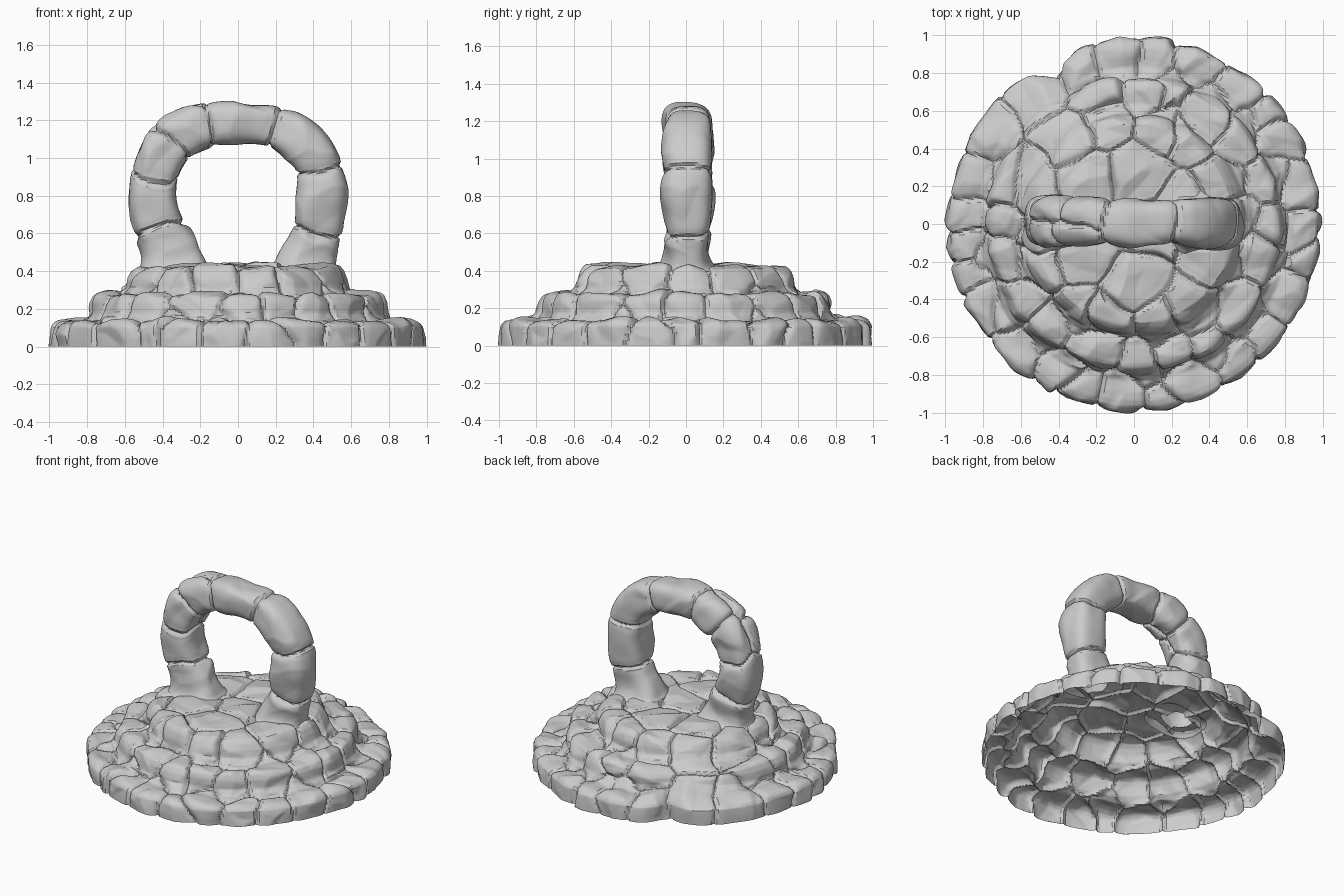
import bpy, bmesh, math, random
from mathutils import Vector, kdtree, noise

random.seed(4)
if "Cube" in bpy.data.objects:
    bpy.data.objects.remove(bpy.data.objects["Cube"])

stone = bpy.data.materials.new("grey stone")
stone.use_nodes = True
GREY = (0.6, 0.6, 0.6, 1)
stone.diffuse_color = GREY
stone.node_tree.nodes["Principled BSDF"].inputs["Base Color"].default_value = GREY


def resample(points, count, rounds):
    """Round off a polyline, then space points evenly along it."""
    pts = [Vector(p) for p in points]
    for _ in range(rounds):
        cut = [pts[0]]
        for a, b in zip(pts, pts[1:]):
            cut += [a.lerp(b, 0.25), a.lerp(b, 0.75)]
        pts = cut + [pts[-1]]
    dist = [0]
    for a, b in zip(pts, pts[1:]):
        dist.append(dist[-1] + (b - a).length)
    out, k = [], 0
    for i in range(count):
        d = dist[-1] * i / (count - 1)
        while k < len(pts) - 2 and dist[k + 1] < d:
            k += 1
        out.append(pts[k].lerp(pts[k + 1], (d - dist[k]) / (dist[k + 1] - dist[k])))
    return out


def skin(rows):
    """Join closed rings of points with quads."""
    bm = bmesh.new()
    rings = [[bm.verts.new(p) for p in row] for row in rows]
    n = len(rings[0])
    for a, b in zip(rings, rings[1:]):
        for j in range(n):
            k = (j + 1) % n
            bm.faces.new((a[j], b[j], b[k], a[k]))
    return bm


def random_vec(size):
    return Vector([random.uniform(-size, size) for _ in range(3)])


def carve(bm, seeds, bulge, tilt):
    """Divide a surface into chipped stones, one per seed, with fine joints between."""
    tree = kdtree.KDTree(len(seeds))
    for i, s in enumerate(seeds):
        tree.insert(s, i)
    tree.balance()
    chips = [[(random_vec(tilt), random.uniform(0.6, 1.4) * bulge) for _ in range(6)]
             for _ in seeds]
    bm.normal_update()
    moves = []
    for v in bm.verts:
        p = v.co + noise.noise_vector(v.co * 4) * 0.04 + noise.noise_vector(v.co * 11) * 0.01
        (c1, i, d1), (c2, _, d2) = tree.find_n(p, 2)
        edge = (d2 * d2 - d1 * d1) / (2 * (c2 - c1).length)
        height = min(bulge, *(t.dot(p - c1) + off for t, off in chips[i]))
        height = max(height, -bulge * 0.5) * min(edge / 0.03, 1)
        height -= 0.012 * max(0, 1 - edge / 0.06) ** 2
        height -= 0.018 * max(0, 1 - edge / 0.018)
        height += noise.noise(v.co * 7) * 0.008
        moves.append(v.normal * height)
    for v, m in zip(bm.verts, moves):
        v.co += m


def finish(name, bm):
    mesh = bpy.data.meshes.new(name)
    bm.to_mesh(mesh)
    bm.free()
    obj = bpy.data.objects.new(name, mesh)
    bpy.context.collection.objects.link(obj)
    mesh.materials.append(stone)
    bpy.ops.object.select_all(action='DESELECT')
    obj.select_set(True)
    bpy.context.view_layer.objects.active = obj
    bpy.ops.object.shade_smooth_by_angle(angle=math.radians(28))


# Stepped platform: hollow shell of three tiers, worn to a slope at the back
profile = resample([(0.01, 0.432), (0.3, 0.432), (0.52, 0.432), (0.57, 0.38), (0.605, 0.285),
                    (0.73, 0.285), (0.775, 0.26), (0.8, 0.145), (0.92, 0.145),
                    (0.985, 0.12), (0.99, 0.06), (0.99, 0)], 140, 1)
SIDES = 500
WORN_AT = 2.2
rows = []
for r, z in profile:
    row = []
    for j in range(SIDES):
        a = math.tau * j / SIDES
        worn = 0.85 * math.exp(-((a - WORN_AT) / 0.28) ** 2) * min(1, z / 0.1)
        slope = 0.432 - 0.32 * max(0, r - 0.45) / 0.53
        notch = 0.09 * math.exp(-((a - 2.06) / 0.12) ** 2) * max(0, r - 0.6) / 0.38
        rr = r * (1 - notch)
        row.append((rr * math.cos(a), rr * math.sin(a), z + (slope - z) * worn))
    rows.append(row)
platform = skin(rows)
platform.faces.new(list(platform.verts)[:SIDES])

seeds = [Vector((0.05, -0.05, 0.43))]
for r, z, count in ((0.92, 0.09, 27), (0.73, 0.23, 20), (0.53, 0.37, 14), (0.28, 0.43, 5)):
    for k in range(count):
        a = math.tau * (k + random.uniform(-0.35, 0.35)) / count
        rr = r + random.uniform(-0.04, 0.04)
        spot = Vector((rr * math.cos(a), rr * math.sin(a), z + random.uniform(-0.04, 0.04)))
        if abs(a - WORN_AT) > 0.26 or count < 10:
            seeds.append(spot)
for r, z in ((0.85, 0.15), (0.58, 0.35)):
    seeds.append(Vector((r * math.cos(WORN_AT), r * math.sin(WORN_AT), z)))
carve(platform, seeds, 0.016, 0.27)
for v in platform.verts:
    if v.co.z < 0.012:
        v.co.z = 0
# Openings beneath the hollow arch feet
hidden = [f for f in platform.faces
          if len(f.verts) == 4
          and ((abs(f.calc_center_median().x) - 0.36) / 0.11) ** 2
          + (f.calc_center_median().y / 0.085) ** 2 < 1]
bmesh.ops.delete(platform, geom=hidden, context='FACES')
finish("stepped_platform", platform)

# Stone arch: path of x, z, half width and half depth
ROWS, ROUND = 230, 88
path = resample([(-0.34, 0.405, 0.2, 0.17), (-0.345, 0.45, 0.17, 0.12), (-0.37, 0.54, 0.145, 0.11),
                 (-0.44, 0.67, 0.135, 0.13), (-0.46, 0.86, 0.13, 0.14), (-0.4, 1.04, 0.13, 0.135),
                 (-0.23, 1.175, 0.13, 0.125), (0, 1.19, 0.11, 0.12), (0.23, 1.165, 0.115, 0.125),
                 (0.405, 1.04, 0.13, 0.13), (0.45, 0.86, 0.13, 0.14), (0.435, 0.67, 0.14, 0.13),
                 (0.4, 0.54, 0.14, 0.11), (0.365, 0.45, 0.165, 0.12), (0.36, 0.405, 0.2, 0.17)], ROWS, 3)
rows = []
for i, (x, z, half, deep) in enumerate(path):
    t = (path[min(i + 1, ROWS - 1)] - path[max(i - 1, 0)]).xy.normalized()
    row = []
    for j in range(ROUND):
        a = math.tau * j / ROUND
        c, s = math.cos(a), math.sin(a)
        k = (abs(c) ** 3 + abs(s) ** 3) ** (-1 / 3)
        row.append((x - t.y * half * c * k, 0.012 + deep * s * k, z + t.x * half * c * k))
    rows.append(row)
arch = skin(rows)
bmesh.ops.recalc_face_normals(arch, faces=arch.faces)

# Arch blocks from the left foot over to the right foot, two of them split
seeds = [Vector(p) for p in (
    (0.37, 0.02, 0.47), (0.45, 0, 0.76), (0.36, 0, 1.08), (0.02, 0, 1.19),
    (-0.27, 0.08, 1.15), (-0.31, -0.08, 1.14), (-0.4, 0.09, 1.05), (-0.42, -0.09, 1.02),
    (-0.45, 0, 0.77), (-0.37, -0.02, 0.47))]
carve(arch, seeds, 0.016, 0.22)
finish("stone_arch", arch)
